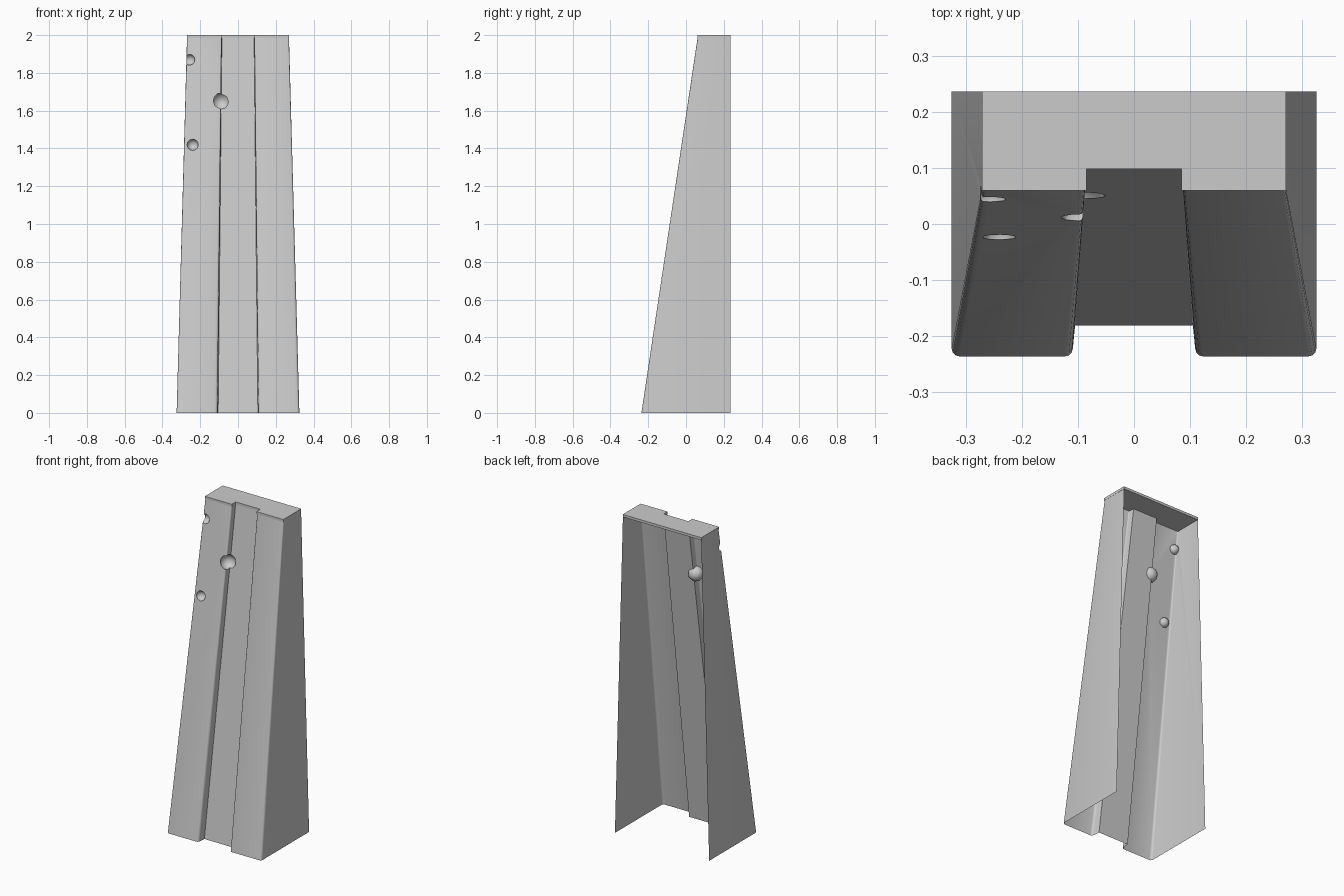
import bpy, bmesh
from mathutils import Vector
from mathutils.geometry import interpolate_bezier

if "Cube" in bpy.data.objects:
    bpy.data.objects.remove(bpy.data.objects["Cube"])

BACK, CAP_Z = 0.236, 1.984


def section(half, groove, lip, front, recess, r, z):
    """Cross-section outline with rounded front corners, mirrored in x."""
    right = [Vector((groove, recess, z))]
    for cx, cy, a, b in ((lip, front, (0, r), (r, 0)), (half, front, (-r, 0), (0, r))):
        c = Vector((cx, cy, z))
        p, q = c + Vector((*a, 0)), c + Vector((*b, 0))
        right += interpolate_bezier(p, p.lerp(c, .55), q.lerp(c, .55), q, 4)
    right.append(Vector((half, BACK, z)))
    left = [Vector((-v.x, v.y, v.z)) for v in reversed(right)]
    return right + left


def loft(name, lower, upper):
    bm = bmesh.new()
    a = [bm.verts.new(v) for v in lower]
    b = [bm.verts.new(v) for v in upper]
    n = len(a)
    for i in range(n):
        j = (i + 1) % n
        bm.faces.new((a[i], a[j], b[j], b[i]))
    bm.faces.new(a[::-1])
    bm.faces.new(b)
    bmesh.ops.recalc_face_normals(bm, faces=bm.faces)
    me = bpy.data.meshes.new(name)
    bm.to_mesh(me)
    bm.free()
    ob = bpy.data.objects.new(name, me)
    bpy.context.collection.objects.link(ob)
    return ob


def activate(ob):
    bpy.ops.object.select_all(action='DESELECT')
    ob.select_set(True)
    bpy.context.view_layer.objects.active = ob


# Tapered, grooved pillar
shell = loft("pillar_shell",
             section(0.325, 0.105, 0.109, -0.236, -0.181, 0.014, 0),
             section(0.27, 0.085, 0.087, 0.061, 0.098, 0.006, CAP_Z))

# Chipped craters in the front
for x, y, z, r in ((-0.09, 0.03, 1.65, 0.046), (-0.24, -0.026, 1.42, 0.031),
                   (-0.257, 0.042, 1.87, 0.030)):
    bpy.ops.mesh.primitive_ico_sphere_add(subdivisions=2, radius=r, location=(x, y, z))
    cutter = bpy.context.object
    cutter.hide_render = True
    activate(shell)
    mod = shell.modifiers.new("crater", 'BOOLEAN')
    mod.operation, mod.solver, mod.object = 'DIFFERENCE', 'EXACT', cutter
    bpy.ops.object.modifier_apply(modifier=mod.name)
    bpy.data.objects.remove(cutter, do_unlink=True)

# Open the back, bottom and top so only a thin sheet is left
bm = bmesh.new()
bm.from_mesh(shell.data)
ends = [f for f in bm.faces
        if all(v.co.y > BACK - 1e-4 for v in f.verts)
        or all(v.co.z < 1e-4 for v in f.verts)
        or all(v.co.z > CAP_Z - 1e-4 for v in f.verts)]
bmesh.ops.delete(bm, geom=ends, context='FACES')
bm.to_mesh(shell.data)
bm.free()
activate(shell)
bpy.ops.object.shade_smooth_by_angle(angle=0.6)

# Notched cap slab
half = [(0.085, 0.098), (0.085, 0.06), (0.271, 0.06), (0.271, BACK)]
outline = half + [(-x, y) for x, y in reversed(half)]
cap = loft("top_cap", [Vector((x, y, CAP_Z)) for x, y in outline],
           [Vector((x, y, 2.0)) for x, y in outline])
